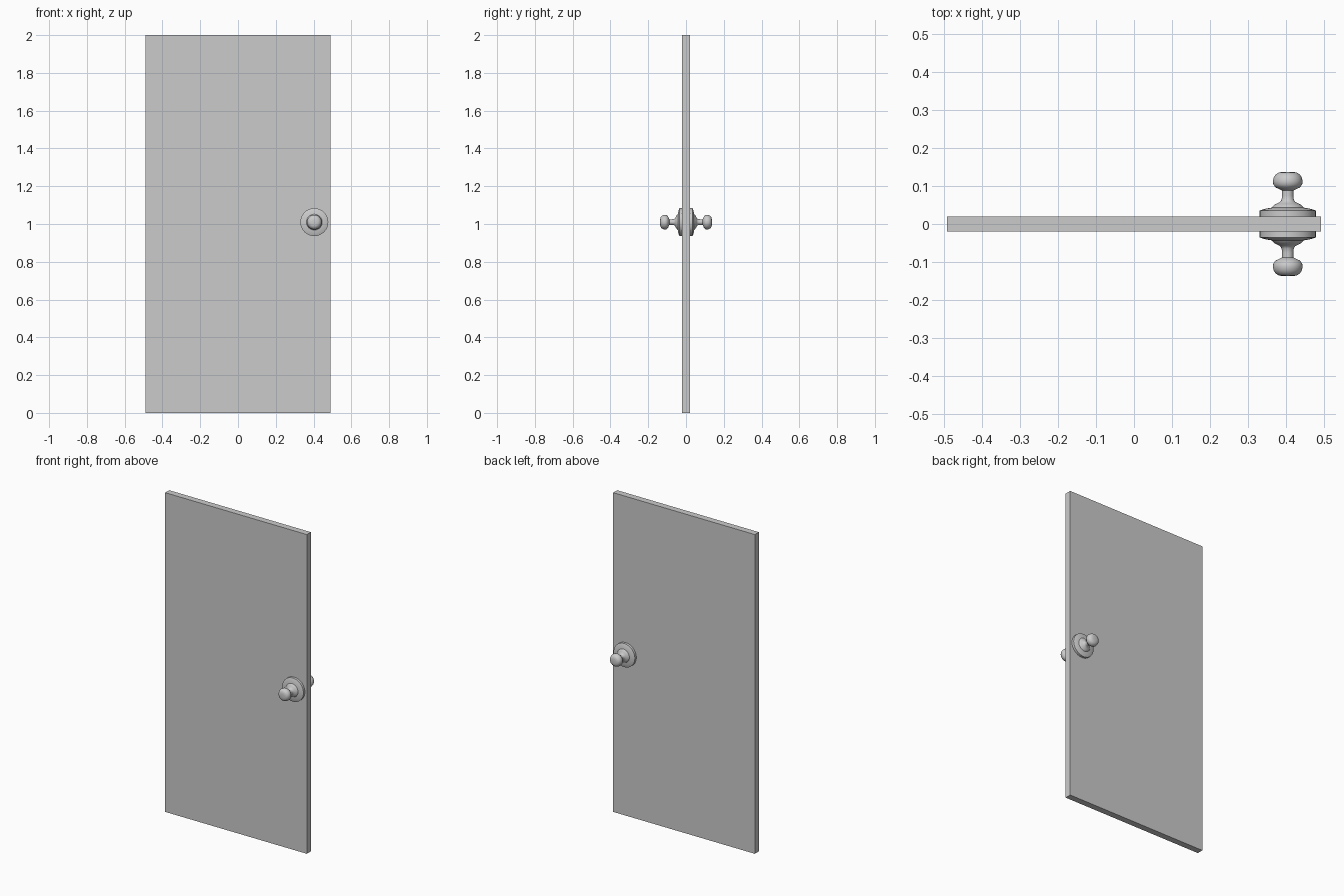
import bpy, bmesh, math

if "Cube" in bpy.data.objects:
    bpy.data.objects.remove(bpy.data.objects["Cube"])

KNOB_X, KNOB_Z, SEGMENTS = 0.404, 1.01, 32


def finish(name, bm):
    bmesh.ops.recalc_face_normals(bm, faces=bm.faces[:])
    mesh = bpy.data.meshes.new(name)
    bm.to_mesh(mesh)
    bm.free()
    obj = bpy.data.objects.new(name, mesh)
    bpy.context.collection.objects.link(obj)
    return obj


def lathe_y(name, profile, side):
    """Revolve (radius, distance) points about the y axis at the knob centre."""
    bm = bmesh.new()
    rings = []
    for r, d in profile:
        rings.append([bm.verts.new((KNOB_X + r * math.cos(2 * math.pi * i / SEGMENTS),
                                    side * d,
                                    KNOB_Z + r * math.sin(2 * math.pi * i / SEGMENTS)))
                      for i in range(SEGMENTS)])
    for a, b in zip(rings, rings[1:]):
        for i in range(SEGMENTS):
            j = (i + 1) % SEGMENTS
            bm.faces.new((a[i], a[j], b[j], b[i]))
    bm.faces.new(rings[0])
    bm.faces.new(rings[-1])
    obj = finish(name, bm)
    bpy.ops.object.select_all(action='DESELECT')
    obj.select_set(True)
    bpy.context.view_layer.objects.active = obj
    bpy.ops.object.shade_smooth_by_angle(angle=math.radians(40))
    return obj


# Door slab
bm = bmesh.new()
bmesh.ops.create_cube(bm, size=1)
for v in bm.verts:
    v.co = (v.co.x * 0.982, v.co.y * 0.04, (v.co.z + 0.5) * 2)
finish("door_panel", bm)

# Stepped rosette, flared neck and rounded knob, on both faces
profile = [
    (0.074, 0.010), (0.074, 0.035), (0.066, 0.038), (0.055, 0.041),
    (0.042, 0.043), (0.037, 0.049), (0.030, 0.053), (0.020, 0.058),
    (0.016, 0.064), (0.015, 0.075), (0.015, 0.088), (0.021, 0.091),
    (0.032, 0.096), (0.038, 0.104), (0.039, 0.113), (0.037, 0.122),
    (0.032, 0.130), (0.024, 0.135), (0.013, 0.137),
]
for side, label in ((-1, "front"), (1, "back")):
    lathe_y(label + "_knob", profile, side)
